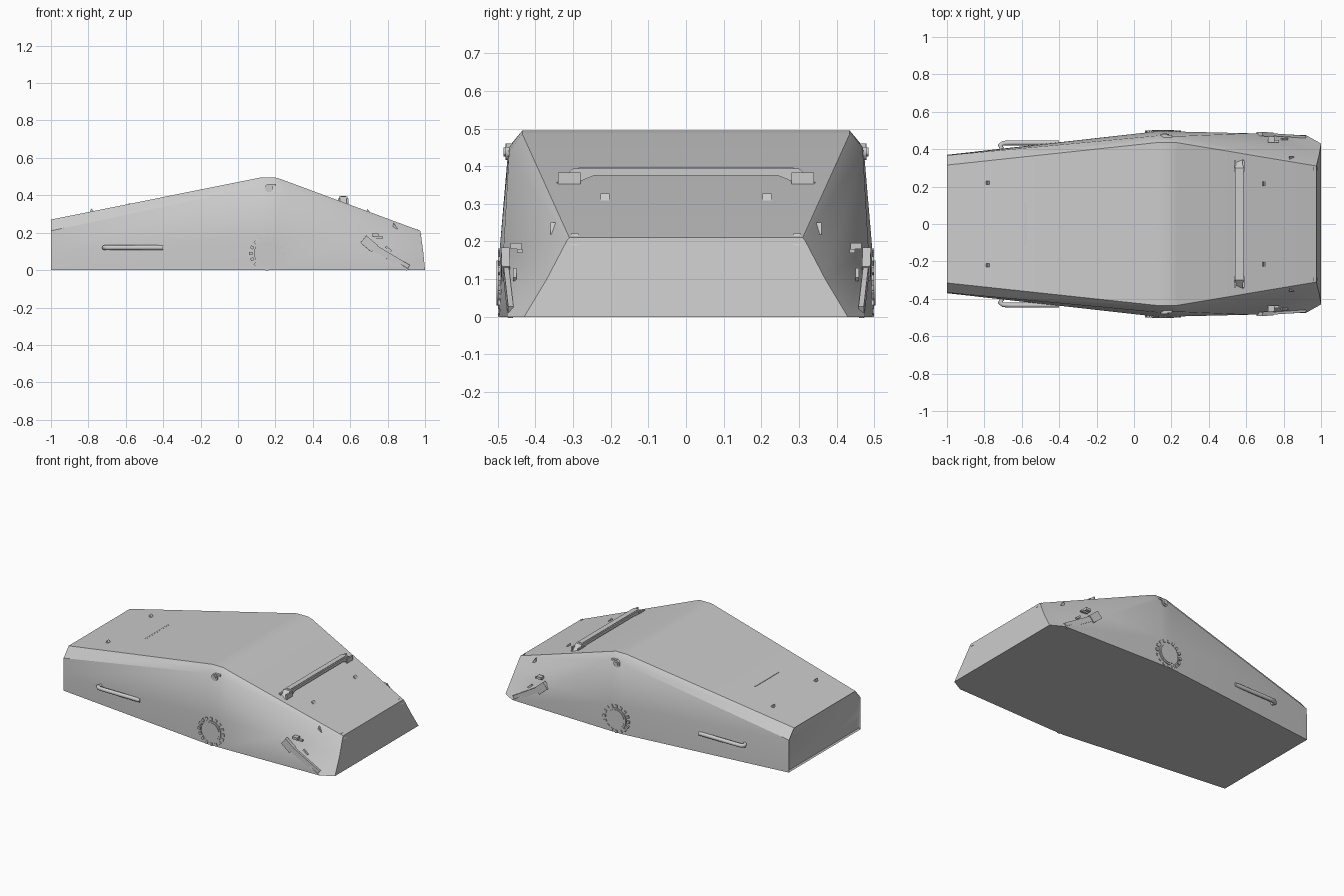
import bpy, bmesh, math
from mathutils import Vector, Matrix

if "Cube" in bpy.data.objects:
    bpy.data.objects.remove(bpy.data.objects["Cube"])


def finish(name, bm, smooth=None):
    bmesh.ops.recalc_face_normals(bm, faces=bm.faces[:])
    me = bpy.data.meshes.new(name)
    bm.to_mesh(me)
    bm.free()
    ob = bpy.data.objects.new(name, me)
    bpy.context.collection.objects.link(ob)
    if smooth:
        bpy.ops.object.select_all(action='DESELECT')
        ob.select_set(True)
        bpy.context.view_layer.objects.active = ob
        bpy.ops.object.shade_smooth_by_angle(angle=math.radians(smooth))
    return ob


def add_box(bm, c, s, rot=None):
    m = Matrix.Translation(c) @ (rot or Matrix()) @ Matrix.Diagonal((*s, 1))
    bmesh.ops.create_cube(bm, size=1, matrix=m)


def add_bar(bm, a, b, w, t):
    # box running from a to b
    a, b = Vector(a), Vector(b)
    d = b - a
    add_box(bm, (a + b) / 2, (d.length, t, w), d.to_track_quat('X', 'Z').to_matrix().to_4x4())


def add_disc(bm, c, r, depth, n=24):
    m = Matrix.Translation(c) @ Matrix.Rotation(math.pi / 2, 4, 'X')
    bmesh.ops.create_cone(bm, cap_ends=True, segments=n, radius1=r, radius2=r, depth=depth, matrix=m)


def add_prism(bm, outline, offset):
    vs = [bm.verts.new(p) for p in outline]
    f = bm.faces.new(vs)
    ext = bmesh.ops.extrude_face_region(bm, geom=[f], use_keep_orig=True)['geom']
    bmesh.ops.translate(bm, vec=offset, verts=[v for v in ext if isinstance(v, bmesh.types.BMVert)])


def add_fin(bm, x, y, z, l=0.03, w=0.02, h=0.016):
    # small wedge standing on the shell
    add_prism(bm, [(x - l / 2, y - w / 2, z - h), (x + l / 2, y - w / 2, z - h), (x - l / 4, y - w / 2, z + h)],
              (0, w, 0))


# Hull: half sections (x, half width, z) from sill to roof edge, lofted tail to nose
sections = [
    [(-1, .37, 0), (-1, .37, .10), (-1, .367, .21), (-1, .315, .27)],
    [(.12, .495, 0), (.12, .495, .18), (.12, .472, .45), (.12, .435, .495)],
    [(.20, .495, 0), (.20, .495, .18), (.20, .470, .45), (.20, .435, .495)],
    [(.92, .475, 0), (.62, .485, .18), (.25, .470, .44), (.23, .435, .486)],
    [(1, .43, 0), (.99, .37, .10), (.976, .315, .205), (.975, .31, .21)],
]
bm = bmesh.new()
rings = []
for s in sections:
    rings.append([bm.verts.new((x, -y, z)) for x, y, z in s] + [bm.verts.new(p) for p in reversed(s)])
for a, b in zip(rings, rings[1:]):
    for i in range(8):
        j = (i + 1) % 8
        bm.faces.new((a[i], a[j], b[j], b[i]))
tail = bm.faces.new(rings[0])
bm.faces.new(rings[-1])
bmesh.ops.recalc_face_normals(bm, faces=bm.faces[:])
# shallow rim around the tail
bmesh.ops.inset_region(bm, faces=[tail], thickness=.012, depth=-.008)
finish("hull", bm, 35)

# Roof bar: bent strip standing across the front slope
bm = bmesh.new()
half = [(.345, .355), (.30, .394)]
inner = [(.245, .375), (.295, .354)]
loop = [(-y, z) for y, z in half] + half[::-1] + inner[::-1] + [(-y, z) for y, z in inner]
add_prism(bm, [(.54, y, z) for y, z in loop], (.045, 0, 0))
for y in (-.31, .31):
    for x in (.54, .585):
        add_box(bm, (x, y, .368), (.01, .06, .03))
add_box(bm, (.5625, 0, .394), (.028, .57, .006))
finish("roof_bar", bm)

# Slot strip on the rear deck
bm = bmesh.new()
add_box(bm, (-.58, 0, .353), (.01, .24, .006))
finish("rear_deck_strip", bm)

for s, side in ((-1, "front"), (1, "back")):
    # Side grab rail with turned-in ends
    cu = bpy.data.curves.new(side + "_rail", 'CURVE')
    cu.dimensions = '3D'
    cu.bevel_depth = .013
    cu.bevel_resolution = 2
    cu.use_fill_caps = True
    pts = [(-.70, .39), (-.715, .42), (-.70, .432), (-.66, .434), (-.40, .434)]
    sp = cu.splines.new('POLY')
    sp.points.add(len(pts) - 1)
    for p, (x, y) in zip(sp.points, pts):
        p.co = (x, s * y, .12, 1)
    bpy.context.collection.objects.link(bpy.data.objects.new(side + "_rail", cu))

    # Round hatch with a ring of studs
    bm = bmesh.new()
    add_disc(bm, (.155, s * .492, .09), .07, .016, 28)
    add_disc(bm, (.155, s * .495, .09), .06, .016, 28)
    for k in range(16):
        a = k * math.tau / 16
        add_box(bm, (.155 + .086 * math.cos(a), s * .493, .09 + .082 * math.sin(a)), (.018, .014, .016),
                Matrix.Rotation(-a, 4, 'Y'))
    finish(side + "_hatch", bm, 30)

    # Small lamp and hook under the roof edge
    bm = bmesh.new()
    add_disc(bm, (.165, s * .470, .438), .022, .02, 16)
    add_disc(bm, (.165, s * .475, .438), .012, .02, 12)
    add_box(bm, (.185, s * .467, .455), (.035, .02, .012))
    finish(side + "_lamp", bm, 30)

    # Nose strut with bracket lying on the corner facet
    bm = bmesh.new()
    add_bar(bm, (.67, s * .481, .165), (.73, s * .479, .115), .05, .022)
    add_bar(bm, (.72, s * .479, .125), (.91, s * .466, .012), .034, .014)
    add_box(bm, (.735, s * .452, .188), (.035, .03, .016))
    add_box(bm, (.75, s * .442, .175), (.05, .014, .01))
    add_bar(bm, (.79, s * .455, .125), (.82, s * .455, .10), .012, .01)
    finish(side + "_nose_strut", bm)

    # Small fins on the deck, slope and nose
    bm = bmesh.new()
    add_fin(bm, -.775, s * .22, .314, .04)
    add_fin(bm, .70, s * .215, .312, .035, .024)
    add_fin(bm, .84, s * .35, .235)
    add_fin(bm, .965, s * .295, .205)
    finish(side + "_fins", bm)
